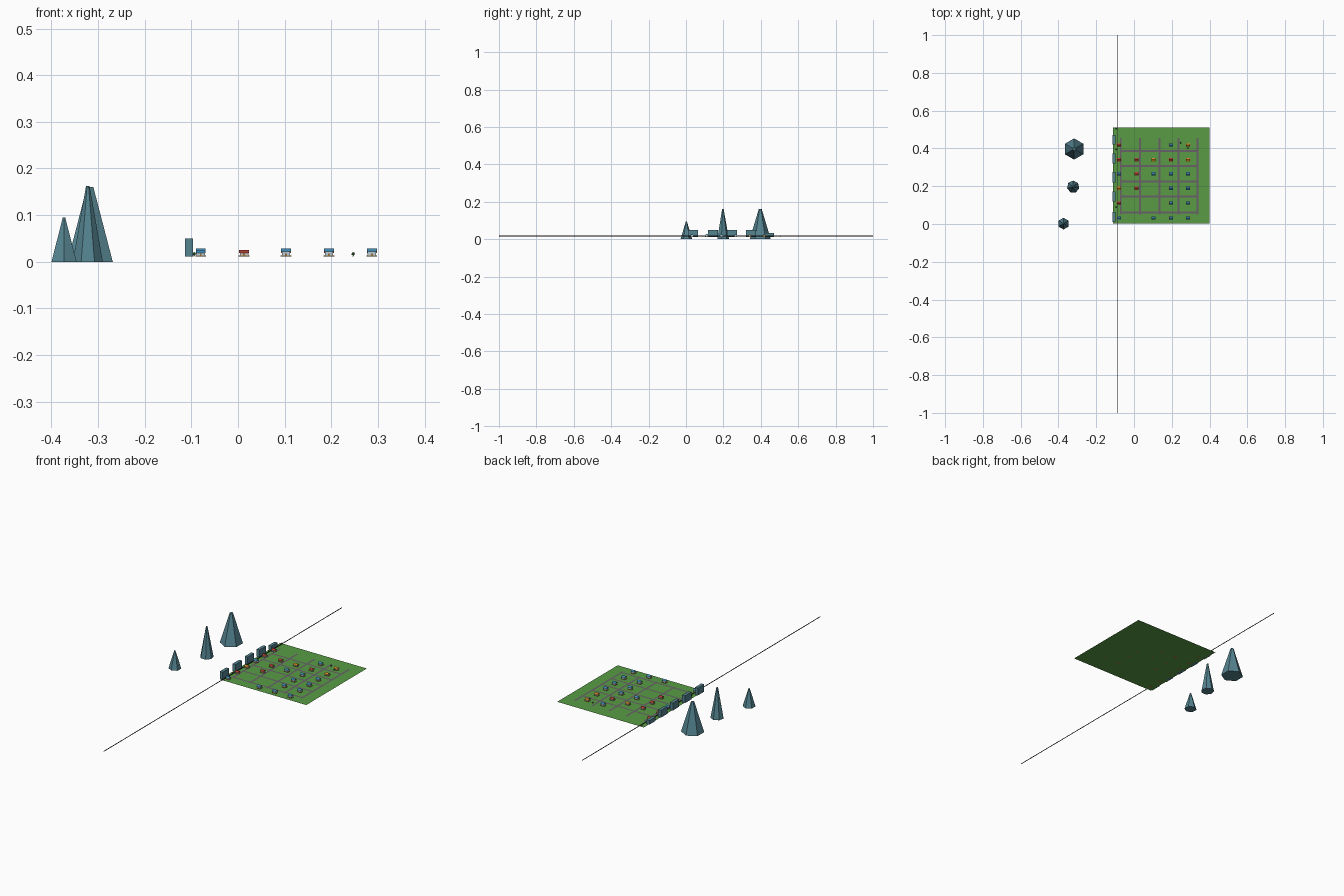
import bpy, bmesh, math
from mathutils import Matrix

if "Cube" in bpy.data.objects:
    bpy.data.objects.remove(bpy.data.objects["Cube"])

G = 0.011  # ground level
MATS = {}

def mat(name, rgb):
    if name not in MATS:
        m = bpy.data.materials.new(name)
        m.diffuse_color = (*rgb, 1)
        m.use_nodes = True
        m.node_tree.nodes["Principled BSDF"].inputs["Base Color"].default_value = m.diffuse_color
        MATS[name] = m
    return MATS[name]

GREEN = mat("grass", (0.10, 0.33, 0.06))
ROAD = mat("asphalt", (0.14, 0.12, 0.14))
ROCK = mat("slate", (0.09, 0.23, 0.28))
BLACK = mat("dark", (0.02, 0.02, 0.02))
WOOD = mat("wood", (0.30, 0.17, 0.04))
LEAF = mat("leaf", (0.05, 0.22, 0.04))
WALL = {"red": mat("grey_wall", (0.6, 0.56, 0.55)),
        "orange": mat("cream_wall", (0.66, 0.58, 0.45)),
        "blue": mat("pale_wall", (0.5, 0.62, 0.7))}
ROOF = {"red": mat("red_roof", (0.45, 0.05, 0.03)),
        "orange": mat("orange_roof", (0.7, 0.25, 0.02)),
        "blue": mat("blue_roof", (0.05, 0.27, 0.5))}

def finish(bm, name, m):
    me = bpy.data.meshes.new(name)
    bm.to_mesh(me)
    bm.free()
    me.materials.append(m)
    ob = bpy.data.objects.new(name, me)
    bpy.context.collection.objects.link(ob)
    return ob

def box(name, x0, x1, y0, y1, z0, z1, m):
    bm = bmesh.new()
    M = Matrix.Translation(((x0+x1)/2, (y0+y1)/2, (z0+z1)/2)) @ Matrix.Diagonal((x1-x0, y1-y0, z1-z0, 1))
    bmesh.ops.create_cube(bm, size=1, matrix=M)
    return finish(bm, name, m)

def plane(name, x0, x1, y0, y1, z, m):
    bm = bmesh.new()
    bm.faces.new([bm.verts.new(p) for p in ((x0, y0, z), (x1, y0, z), (x1, y1, z), (x0, y1, z))])
    return finish(bm, name, m)

def cone(name, x, y, z, r, top, h, n, m, turn=0):
    bm = bmesh.new()
    M = Matrix.Translation((x, y, z + h/2)) @ Matrix.Rotation(turn, 4, 'Z')
    bmesh.ops.create_cone(bm, cap_ends=True, segments=n, radius1=r, radius2=top, depth=h, matrix=M)
    return finish(bm, name, m)

def gable(name, x, y, z, w, d, h, m):
    # roof prism with its ridge along x
    bm = bmesh.new()
    ends = [[bm.verts.new((x + s*w/2, y + dy, z + dz)) for dy, dz in ((-d/2, 0), (d/2, 0), (0, h))]
            for s in (-1, 1)]
    a, b = ends
    bm.faces.new(a[::-1])
    bm.faces.new(b)
    for i in range(3):
        j = (i + 1) % 3
        bm.faces.new((a[i], a[j], b[j], b[i]))
    bmesh.ops.recalc_face_normals(bm, faces=bm.faces)
    return finish(bm, name, m)

def house(x, y, colour, tall):
    wall_top = G + (0.011 if tall else 0.008)
    box("house_floor", x-0.0115, x+0.0115, y-0.0085, y+0.0085, G, G+0.002, WOOD)
    box("house_walls", x-0.009, x+0.009, y-0.007, y+0.007, G+0.002, wall_top, WALL[colour])
    gable("house_roof", x, y, wall_top, 0.021, 0.018, 0.006, ROOF[colour])
    box("house_door", x-0.002, x+0.002, y-0.0075, y-0.007, G+0.002, G+0.007, WOOD)

def tree(x, y):
    cone("tree_trunk", x, y, G, 0.0012, 0.001, 0.004, 6, WOOD)
    bm = bmesh.new()
    bmesh.ops.create_icosphere(bm, subdivisions=1, radius=0.004, matrix=Matrix.Translation((x, y, G+0.006)))
    finish(bm, "tree_crown", LEAF)

# ground and street grid
plane("ground", -0.11, 0.40, 0.003, 0.512, G, GREEN)
for x in (-0.07, 0.032, 0.134, 0.235, 0.337):
    plane("street_long", x-0.005, x+0.005, 0.05, 0.455, G+0.0006, ROAD)
for y in (0.06, 0.145, 0.226, 0.307, 0.387):
    plane("street_cross", -0.065, 0.342, y-0.005, y+0.005, G+0.0008, ROAD)

# houses: one row of letters per line, dot = empty lot
columns = (-0.08, 0.013, 0.103, 0.195, 0.287)
rows = ((0.032, ". . b b b"), (0.111, "r . . b b"), (0.19, "o r . b b"),
        (0.265, "b r b b b"), (0.341, "r r o r o"), (0.418, "r . . b o"))
names = {"r": "red", "o": "orange", "b": "blue"}
for y, line in rows:
    for x, c in zip(columns, line.split()):
        if c != ".":
            house(x, y, names[c], c == "b")
house(-0.08, 0.032, "blue", False)

# wall blocks along the left edge
for y0, y1, top in ((0.01, 0.064, 0.05), (0.118, 0.172, 0.05), (0.22, 0.274, 0.05),
                    (0.32, 0.374, 0.05), (0.42, 0.47, 0.05 - 0.018)):
    box("wall_block", -0.114, -0.097, y0, y1, G, top, ROCK)

# mountains
cone("mountain_large", -0.317, 0.397, 0, 0.056, 0.008, 0.16, 6, ROCK)
cone("mountain_middle", -0.322, 0.197, 0, 0.033, 0.004, 0.162, 7, ROCK)
cone("mountain_small", -0.373, 0.002, 0, 0.031, 0.003, 0.095, 6, ROCK)

# long rail line
box("rail_line", -0.0905, -0.0885, -1, 1, 0.0155, 0.0185, BLACK)

# trees
for p in ((0.247, 0.43), (0.285, 0.402), (-0.094, 0.505), (-0.094, 0.395), (-0.094, 0.09)):
    tree(*p)
